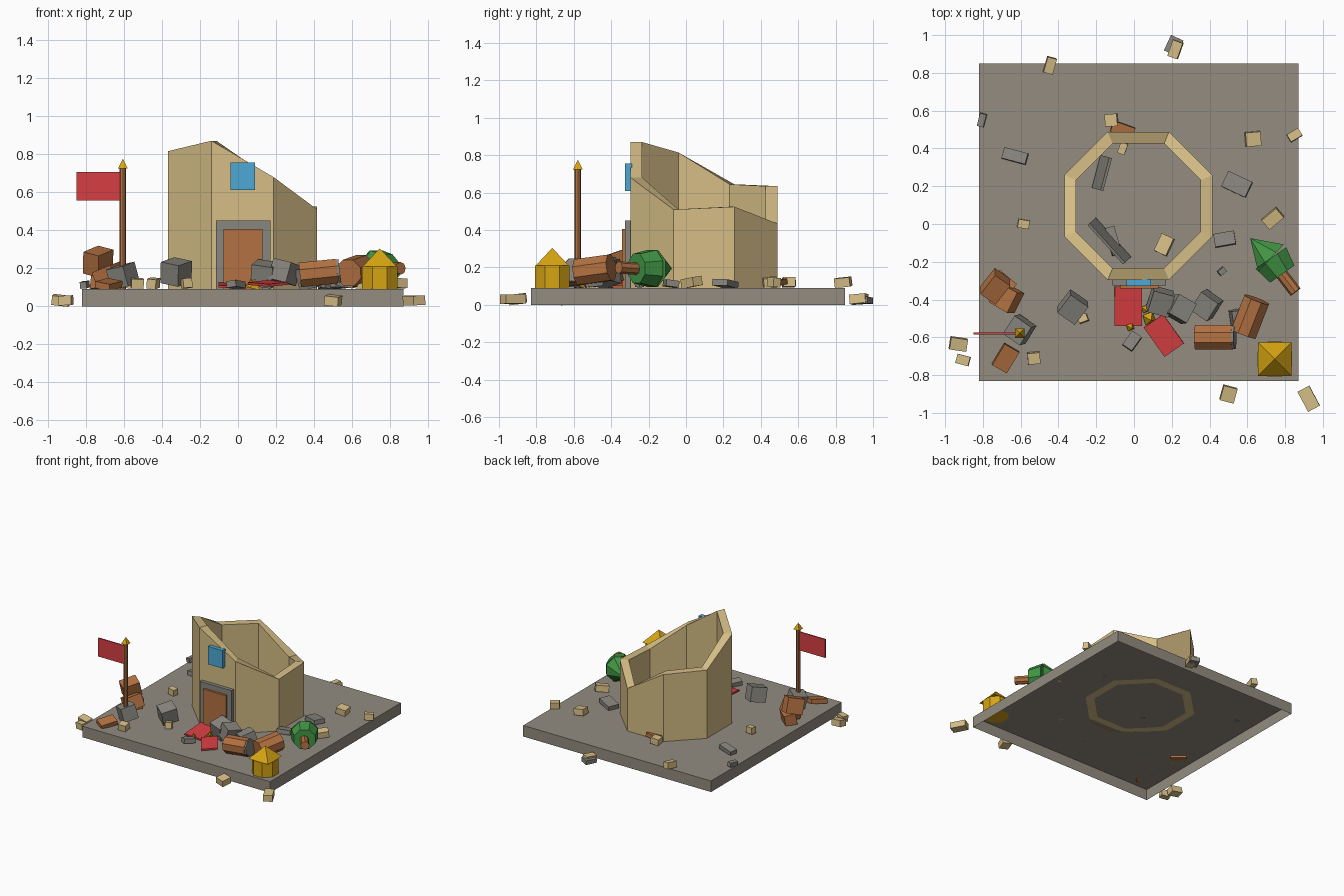
import bpy, bmesh, random
from math import radians, cos, sin, pi
from mathutils import Vector, Matrix, Euler

random.seed(4)
default = bpy.data.objects.get("Cube")
if default:
    bpy.data.objects.remove(default, do_unlink=True)


def material(name, *rgb):
    colour = [((c / 255 + 0.055) / 1.055) ** 2.4 for c in rgb] + [1]
    mat = bpy.data.materials.new(name)
    mat.use_nodes = True
    mat.diffuse_color = colour
    mat.node_tree.nodes["Principled BSDF"].inputs["Base Color"].default_value = colour
    return mat


SAND = material("sandstone", 214, 190, 134)
SLAB = material("ground_grey", 147, 140, 128)
STONE = material("stone_grey", 137, 134, 126)
WOOD = material("wood_brown", 180, 114, 66)
RED = material("cloth_red", 214, 62, 66)
GOLD = material("gold", 214, 164, 18)
BLUE = material("window_blue", 78, 168, 214)
GREEN = material("leaf_green", 66, 150, 68)


def finish(name, bm, mat):
    mesh = bpy.data.meshes.new(name)
    bmesh.ops.recalc_face_normals(bm, faces=bm.faces)
    bm.to_mesh(mesh)
    bm.free()
    mesh.materials.append(mat)
    obj = bpy.data.objects.new(name, mesh)
    bpy.context.collection.objects.link(obj)
    return obj


def box(name, mat, centre, size, turn=(0, 0, 0)):
    bm = bmesh.new()
    rot = Euler([radians(a) for a in turn]).to_matrix().to_4x4()
    matrix = Matrix.Translation(centre) @ rot @ Matrix.Diagonal((*size, 1))
    bmesh.ops.create_cube(bm, size=1, matrix=matrix)
    return finish(name, bm, mat)


def span(name, mat, low, high):
    low, high = Vector(low), Vector(high)
    return box(name, mat, (low + high) / 2, high - low)


def prism(name, mat, start, end, r1, r2, sides=8, turn=0):
    start, end = Vector(start), Vector(end)
    axis = end - start
    rot = axis.to_track_quat("Z", "Y").to_matrix().to_4x4()
    matrix = (Matrix.Translation((start + end) / 2) @ rot
              @ Matrix.Rotation(radians(turn), 4, "Z"))
    bm = bmesh.new()
    bmesh.ops.create_cone(bm, cap_ends=True, segments=sides, radius1=r1,
                          radius2=r2, depth=axis.length, matrix=matrix)
    bmesh.ops.remove_doubles(bm, verts=bm.verts, dist=0.0001)
    return finish(name, bm, mat)


# Ground slab, open underneath
GROUND = 0.09
bm = bmesh.new()
bmesh.ops.create_cube(bm, size=1, matrix=Matrix.Translation((0.025, 0.01, GROUND / 2))
                      @ Matrix.Diagonal((1.69, 1.68, GROUND, 1)))
bm.faces.ensure_lookup_table()
bottom = min(bm.faces, key=lambda f: f.calc_center_median().z)
bmesh.ops.delete(bm, geom=[bottom], context="FACES_ONLY")
finish("ground_slab", bm, SLAB)

# Broken octagonal tower: each corner has its own height
heights = [0.525, 0.435, 0.635, 0.645, 0.815, 0.87, 0.68, 0.51]
bm = bmesh.new()
rings = []
for apothem, at_top in ((0.392, False), (0.392, True), (0.33, True), (0.33, False)):
    radius = apothem / cos(pi / 8)
    ring = []
    for i, h in enumerate(heights):
        a = pi / 8 + i * pi / 4
        ring.append(bm.verts.new((0.023 + radius * cos(a), 0.096 + radius * sin(a),
                                  h if at_top else GROUND)))
    rings.append(ring)
for a, b in zip(rings, rings[1:] + rings[:1]):
    for i in range(8):
        j = (i + 1) % 8
        bm.faces.new((a[i], a[j], b[j], b[i]))
finish("tower_wall", bm, SAND)

# Doorway and window
span("door_frame", STONE, (-0.115, -0.325, GROUND), (0.17, -0.29, 0.45))
span("door", WOOD, (-0.075, -0.342, GROUND), (0.13, -0.3, 0.405))
span("window", BLUE, (-0.04, -0.327, 0.61), (0.09, -0.29, 0.755))

# Flag on its pole
prism("flag_pole", WOOD, (-0.605, -0.578, GROUND), (-0.605, -0.578, 0.73), 0.017, 0.017)
prism("pole_tip", GOLD, (-0.605, -0.578, 0.725), (-0.605, -0.578, 0.775), 0.036, 0, 4, 45)
span("flag", RED, (-0.85, -0.584, 0.555), (-0.61, -0.574, 0.705))

# Small golden turret
prism("turret_body", GOLD, (0.745, -0.715, GROUND), (0.745, -0.715, 0.21), 0.1, 0.1, 8, 22.5)
prism("turret_roof", GOLD, (0.745, -0.715, 0.21), (0.745, -0.715, 0.305), 0.125, 0, 4, 45)

# Toppled tree
prism("tree_trunk", WOOD, (0.74, -0.21, 0.19), (0.855, -0.36, 0.2), 0.033, 0.033)
prism("tree_crown", GREEN, (0.785, -0.265, 0.195), (0.725, -0.18, 0.195), 0.085, 0.107, 8, 22.5)
prism("tree_top", GREEN, (0.725, -0.18, 0.195), (0.615, -0.075, 0.195), 0.107, 0, 8, 22.5)

# Fallen barrels with a stone end disc
prism("barrel_front", WOOD, (0.325, -0.6, 0.165), (0.52, -0.6, 0.185), 0.07, 0.07, 8, 22.5)
prism("barrel_disc", STONE, (0.52, -0.6, 0.185), (0.535, -0.6, 0.187), 0.066, 0.066, 8, 22.5)
prism("barrel_rear", WOOD, (0.58, -0.58, 0.175), (0.65, -0.4, 0.2), 0.075, 0.075, 8, 22.5)

# Fallen banners and gold ornaments
box("banner_straight", RED, (-0.03, -0.435, 0.108), (0.145, 0.21, 0.012), (4, 3, 0))
box("banner_turned", RED, (0.158, -0.59, 0.12), (0.125, 0.19, 0.014), (3, -5, 35))
for x, y, r in ((0.08, -0.5, 0.04), (-0.02, -0.545, 0.025), (0.06, -0.45, 0.025)):
    prism("gold_ornament", GOLD, (x, y, 0.1), (x + 0.01, y - 0.01, 0.145), r, 0, 4, 20)

# Broken crates
box("crate_upper", WOOD, (-0.735, -0.33, 0.235), (0.1, 0.13, 0.12), (15, 12, -35))
box("crate_lower", WOOD, (-0.675, -0.39, 0.16), (0.12, 0.12, 0.1), (10, -20, -30))
box("crate_side", WOOD, (-0.7, -0.32, 0.13), (0.09, 0.12, 0.09), (0, 10, 50))
box("crate_lid", WOOD, (-0.68, -0.71, 0.115), (0.09, 0.13, 0.035), (8, 10, -30))
box("plank_behind", WOOD, (-0.06, 0.5, 0.12), (0.12, 0.06, 0.03), (6, 5, -20))

# Large stone blocks by the door and the pole
for x, y, z, w, turn in ((-0.325, -0.44, 0.18, 0.115, (12, 10, -35)),
                         (-0.605, -0.56, 0.16, 0.11, (12, -10, -35)),
                         (0.14, -0.41, 0.17, 0.115, (14, 8, -15)),
                         (0.245, -0.45, 0.18, 0.11, (-10, 12, -30)),
                         (0.385, -0.43, 0.16, 0.11, (16, -8, -35)),
                         (0.56, -0.5, 0.15, 0.09, (6, 10, 10))):
    box("stone_block", STONE, (x, y, z), (w, w * 1.05, w), turn)


def scatter(name, mat, height, pieces):
    for x, y, w, d, turn in pieces:
        inside = -0.84 < x < 0.87 and -0.84 < y < 0.85
        z = (GROUND if inside else 0) + height / 2
        tilt = [random.uniform(-9, 9) for _ in range(2)]
        box(name, mat, (x, y, z + 0.006), (w, d, height), (*tilt, turn))


# Flat stone shards
scatter("stone_shard", STONE, 0.035, (
    (-0.63, 0.36, 0.13, 0.06, -15), (0.545, 0.21, 0.14, 0.09, -25),
    (0.48, -0.08, 0.11, 0.07, 10), (0.465, -0.25, 0.04, 0.03, 40),
    (-0.805, 0.55, 0.035, 0.07, -15), (0.21, 0.945, 0.07, 0.09, -25),
    (-0.01, -0.62, 0.06, 0.09, -35), (-0.11, -0.09, 0.05, 0.15, 15)))
box("leaning_shard_back", STONE, (-0.17, 0.27, 0.2), (0.015, 0.18, 0.2), (0, 14, -15))
box("leaning_shard_front", STONE, (-0.13, -0.09, 0.17), (0.28, 0.015, 0.13), (20, 0, -48))

# Sandstone rubble
scatter("sandstone_rubble", SAND, 0.05, (
    (-0.445, 0.84, 0.05, 0.085, -15), (0.22, 0.925, 0.055, 0.09, -20),
    (0.85, 0.47, 0.07, 0.045, 30), (0.63, 0.45, 0.08, 0.075, 5),
    (0.735, 0.03, 0.1, 0.065, 40), (-0.585, 0, 0.06, 0.045, -10),
    (-0.12, 0.55, 0.065, 0.065, 5), (0.16, -0.11, 0.07, 0.1, -25),
    (-0.93, -0.635, 0.09, 0.065, -8), (-0.905, -0.72, 0.07, 0.05, -15),
    (-0.53, -0.71, 0.065, 0.06, 5), (0.5, -0.9, 0.075, 0.08, -15),
    (0.925, -0.925, 0.07, 0.12, 28), (-0.06, 0.4, 0.04, 0.06, -20),
    (-0.27, -0.5, 0.05, 0.04, 20)))
